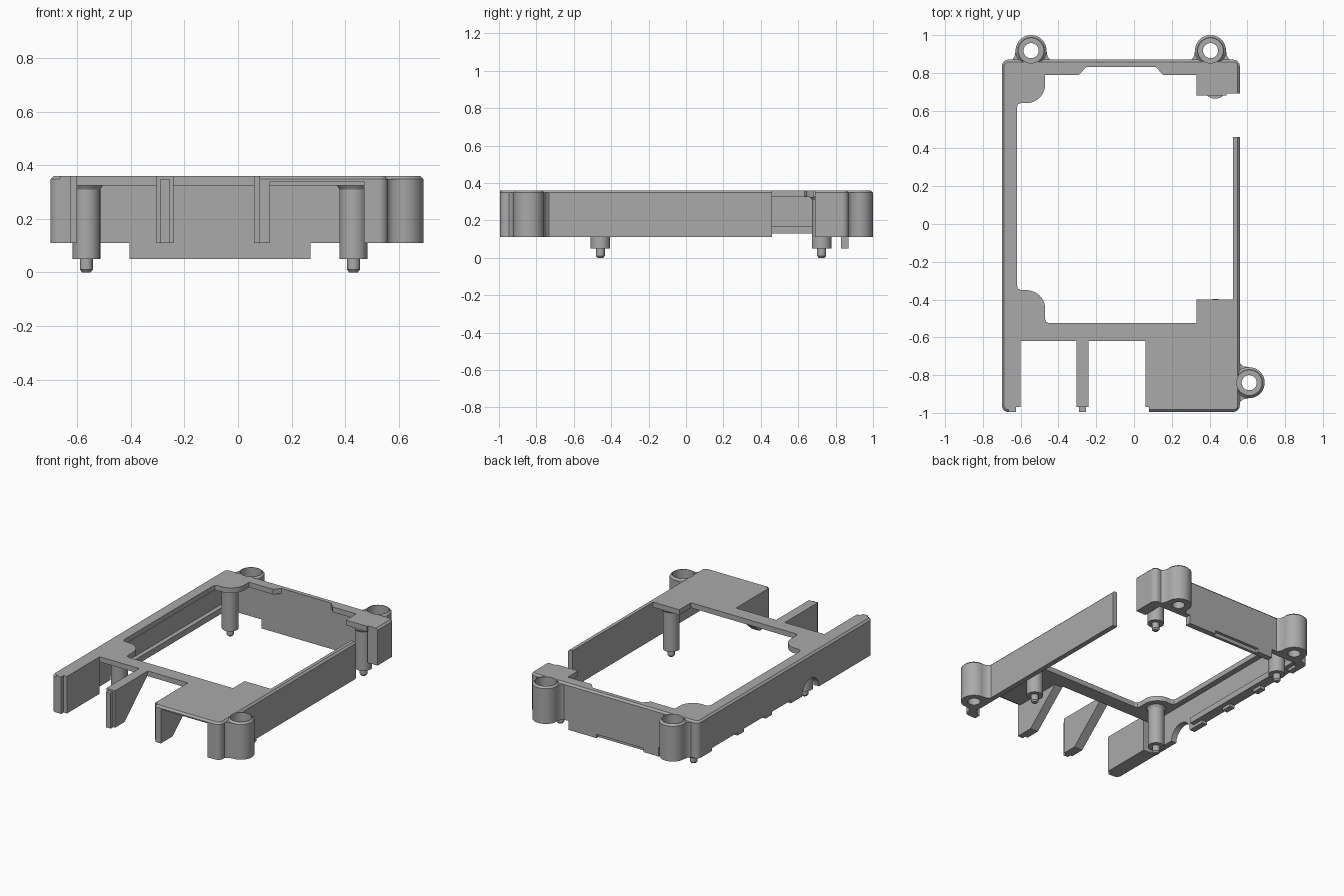
import bpy, bmesh, math
from mathutils import Vector

cube = bpy.data.objects.get("Cube")
if cube:
    bpy.data.objects.remove(cube, do_unlink=True)

grey = bpy.data.materials.new("plain grey")
grey.use_nodes = True
grey.diffuse_color = (0.4, 0.4, 0.4, 1)
grey.node_tree.nodes["Principled BSDF"].inputs["Base Color"].default_value = grey.diffuse_color

TOP, UNDER, BOTTOM, TAB = 0.36, 0.325, 0.11, 0.05
LEFT, RIGHT, FRONT, BACK = -0.70, 0.56, -0.995, 0.87
CHAMFER, WALL, ROUND = 0.012, 0.04, 0.035


def finish(name, bm):
    bmesh.ops.remove_doubles(bm, verts=bm.verts, dist=0.0001)
    bmesh.ops.recalc_face_normals(bm, faces=bm.faces)
    mesh = bpy.data.meshes.new(name)
    bm.to_mesh(mesh)
    bm.free()
    mesh.materials.append(grey)
    obj = bpy.data.objects.new(name, mesh)
    bpy.context.collection.objects.link(obj)
    return obj


def prism(name, points, axis, start, end):
    """Extrude a 2D outline along the named axis."""
    bm = bmesh.new()
    place = {"x": lambda p: (start, p[0], p[1]),
             "y": lambda p: (p[0], start, p[1]),
             "z": lambda p: (p[0], p[1], start)}[axis]
    face = bm.faces.new([bm.verts.new(place(p)) for p in points])
    made = bmesh.ops.extrude_face_region(bm, geom=[face])["geom"]
    shift = Vector([end - start if a == axis else 0 for a in "xyz"])
    moved = [g for g in made if isinstance(g, bmesh.types.BMVert)]
    bmesh.ops.translate(bm, verts=moved, vec=shift)
    return finish(name, bm)


def box(name, x, y, z):
    outline = [(x[0], y[0]), (x[1], y[0]), (x[1], y[1]), (x[0], y[1])]
    return prism(name, outline, "z", z[0], z[1])


def lathe(name, profile, x, y, steps=40):
    bm = bmesh.new()
    verts = [bm.verts.new((r, 0, z)) for r, z in profile]
    edges = [bm.edges.new(pair) for pair in zip(verts, verts[1:])]
    bmesh.ops.spin(bm, geom=verts + edges, cent=(0, 0, 0), axis=(0, 0, 1),
                   angle=math.tau, steps=steps, use_duplicate=False)
    bmesh.ops.translate(bm, verts=bm.verts, vec=(x, y, 0))
    return finish(name, bm)


def arc(cx, cy, r, first, last, steps=10):
    turn = [math.radians(first + (last - first) * i / steps) for i in range(steps + 1)]
    return [(cx + r * math.cos(t), cy + r * math.sin(t)) for t in turn]


def rim_section(inner, outer, low):
    """Wall cross-section with its outer top edge chamfered."""
    lean = math.copysign(CHAMFER, outer - inner)
    return [(inner, low), (outer, low), (outer, TOP - CHAMFER),
            (outer - lean, TOP), (inner, TOP)]


# Left side: rim, notched wall with cable arch, and thick front end
prism("left_rim", rim_section(-0.62, LEFT, UNDER), "y", FRONT + ROUND, BACK - ROUND)
edge = [(FRONT + ROUND, UNDER), (FRONT + ROUND, BOTTOM)]
edge += arc(-0.33, BOTTOM, 0.09, 180, 0)
for a, b in ((-0.12, 0.08), (0.15, 0.38), (0.45, 0.72)):
    edge += [(a, BOTTOM), (a, 0.13), (b, 0.13), (b, BOTTOM)]
edge += [(BACK - ROUND, BOTTOM), (BACK - ROUND, UNDER)]
prism("left_wall", edge, "x", LEFT, LEFT + WALL)
box("left_inner_ledge", (-0.66, -0.63), (-0.2, 0.8), (0.13, 0.17))
box("left_front_thickening", (-0.66, -0.60), (-0.97, -0.62), (BOTTOM, TOP))
box("left_front_lip", (LEFT + ROUND, -0.625), (FRONT, -0.96), (BOTTOM, TOP))

# Back wall with lower tab and its shallow outer recess
pierced = [prism("back_wall", rim_section(0.83, BACK, BOTTOM), "x",
                 LEFT + ROUND, RIGHT - ROUND)]
box("back_tab", (-0.405, 0.27), (0.83, 0.85), (TAB, BOTTOM))
box("back_tab_recess", (-0.29, 0.06), (0.85, BACK), (0.075, BOTTOM))
for name, span in (("right", (-0.405, -0.29)), ("left", (0.06, 0.27))):
    box("back_tab_" + name, span, (0.85, BACK), (TAB, BOTTOM))

# Right wall, its gap, and the front return wall
pierced.append(prism("right_wall", rim_section(0.525, RIGHT, BOTTOM), "y", FRONT + ROUND, 0.46))
prism("right_wall_back", rim_section(0.485, RIGHT, BOTTOM), "y", 0.69, BACK - ROUND)
box("front_return_wall", (0.47, RIGHT - ROUND), (FRONT, FRONT + WALL), (BOTTOM, TOP - CHAMFER))

# Rounded outer corners
for x in (LEFT + ROUND, RIGHT - ROUND):
    for y in (FRONT + ROUND, BACK - ROUND):
        pierced.append(lathe("rounded_corner", [(0, BOTTOM), (ROUND, BOTTOM),
                             (ROUND, TOP - CHAMFER), (ROUND - CHAMFER, TOP), (0, TOP)], x, y))

# Top deck plates
plate = (UNDER, TOP)
box("front_cross_deck", (-0.62, 0.33), (-0.62, -0.525), plate)
box("front_right_deck", (0.33, 0.525), (-0.62, -0.40), plate)
pierced.append(box("front_corner_deck", (0.06, 0.525), (-0.97, -0.62), plate))
prism("front_corner_lip", [(FRONT, 0.34), (FRONT, TOP - CHAMFER), (FRONT + CHAMFER, TOP),
                           (-0.97, TOP), (-0.97, 0.34)], "x", 0.08, RIGHT - ROUND)
box("back_right_deck", (0.33, 0.49), (0.68, 0.83), plate)
for name, wall_y, side in (("front", -0.525, 1), ("back", 0.83, -1)):
    reach = 0.175 if side > 0 else 0.19
    tip = wall_y + side * reach
    outline = [(-0.62, wall_y), (-0.47, wall_y)]
    outline += arc(-0.57, tip - side * 0.1, 0.1, 0, side * 90)
    outline += [(-0.60, tip), (-0.615, tip + side * 0.007), (-0.62, tip + side * 0.025)]
    prism(name + "_left_deck_tab", outline, "z", *plate)
prism("inner_corner_fillet", [(-0.47, -0.525), (-0.45, -0.525), (-0.464, -0.519),
                              (-0.47, -0.505)], "z", *plate)
for near, far, taper in ((-0.47, -0.29, 0.035), (0.33, 0.155, -0.04)):
    prism("back_deck_strip", [(near, 0.83), (near, 0.79), (far, 0.79),
                              (far + taper, 0.83)], "z", *plate)

# Front ribs with sloping undersides and narrow nose strips
slope = [(-0.97, BOTTOM), (-0.87, BOTTOM), (-0.63, UNDER), (-0.62, TOP), (-0.97, TOP)]
for name, span, nose in (("middle", (-0.305, -0.24), (-0.29, -0.255)),
                         ("right", (0.06, 0.12), (0.08, 0.12))):
    prism(name + "_rib", slope, "x", *span)
    box(name + "_rib_nose", nose, (FRONT, -0.97), (BOTTOM, TOP - CHAMFER))

# Screw bosses with counterbores and flared necks
R, BORE, HOLE, FLOOR = 0.082, 0.066, 0.04, 0.2
ring = [(HOLE, BOTTOM), (R, BOTTOM), (R, TOP - CHAMFER), (R - CHAMFER, TOP),
        (BORE, TOP), (BORE, FLOOR), (HOLE, FLOOR), (HOLE, BOTTOM)]
bosses = ((-0.545, 0.918, "y"), (0.405, 0.918, "y"), (0.61, -0.84, "x"))
cutters = []
for x, y, way in bosses:
    lathe("screw_boss", ring, x, y)
    half = [(0.115, -0.055), (0.098, -0.045), (0.087, -0.03), (0.082, 0)]
    neck = half + [(-u, v) for u, v in reversed(half)]
    spots = [(x + u, y + v) if way == "y" else (x + v, y + u) for u, v in neck]
    pierced.append(prism("boss_neck", spots, "z", BOTTOM, TOP - CHAMFER))
    bore = [(0, FLOOR), (BORE, FLOOR), (BORE, 0.5), (0, 0.5)]
    shaft = [(0, 0), (HOLE, 0), (HOLE, 0.5), (0, 0.5)]
    cutters += [lathe("bore_cutter", bore, x, y), lathe("hole_cutter", shaft, x, y)]

for obj in pierced:
    bpy.context.view_layer.objects.active = obj
    for cutter in cutters:
        cut = obj.modifiers.new("bore", "BOOLEAN")
        cut.operation, cut.solver, cut.object = "DIFFERENCE", "EXACT", cutter
        bpy.ops.object.modifier_apply(modifier=cut.name)
for cutter in cutters:
    bpy.data.objects.remove(cutter, do_unlink=True)

# Standoff pins with small locating tips
P, T = 0.052, 0.024
pin = [(0, 0), (T - 0.008, 0), (T, 0.01), (T, TAB), (P, TAB),
       (P, 0.31), (P + 0.01, UNDER), (0, UNDER)]
for x in (-0.566, 0.431):
    for y in (-0.458, 0.725):
        lathe("standoff_pin", pin, x, y, 32)

# Smooth round parts while keeping hard edges
bpy.ops.object.select_all(action="DESELECT")
for obj in bpy.context.collection.objects:
    if obj.type == "MESH":
        obj.select_set(True)
        bpy.context.view_layer.objects.active = obj
bpy.ops.object.shade_smooth_by_angle(angle=math.radians(30))
